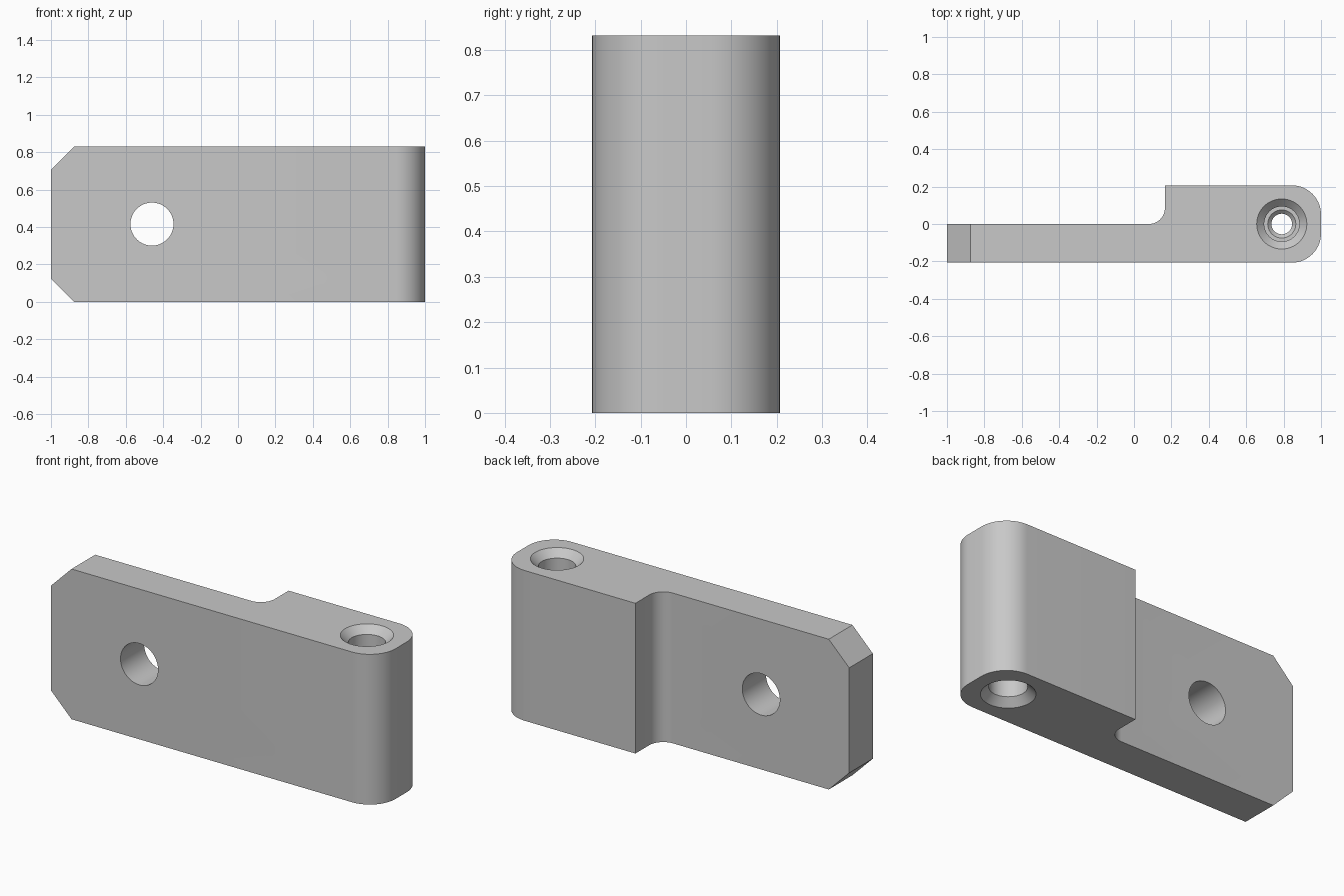
import bpy
import bmesh
import math
from mathutils import Matrix

cube = bpy.data.objects.get("Cube")
if cube:
    bpy.data.objects.remove(cube, do_unlink=True)

HEIGHT, HALF = 0.832, 0.207
ROUND, FILLET, CHAMFER = 0.157, 0.085, 0.125
STEP_X, PIN_X = 0.165, 0.79

steel = bpy.data.materials.new("grey steel")
steel.use_nodes = True
colour = (0.58, 0.58, 0.58, 1)
steel.diffuse_color = colour
steel.node_tree.nodes["Principled BSDF"].inputs["Base Color"].default_value = colour


def make_object(name, bm):
    bmesh.ops.recalc_face_normals(bm, faces=bm.faces)
    mesh = bpy.data.meshes.new(name)
    bm.to_mesh(mesh)
    bm.free()
    mesh.materials.append(steel)
    obj = bpy.data.objects.new(name, mesh)
    bpy.context.collection.objects.link(obj)
    return obj


def arc(cx, cy, radius, start, end, steps=16):
    angles = [math.radians(start + (end - start) * i / steps) for i in range(steps + 1)]
    return [(cx + radius * math.cos(a), cy + radius * math.sin(a)) for a in angles]


def lathe(name, profile, matrix, sides=64):
    """Solid of revolution from (radius, height) pairs."""
    bm = bmesh.new()
    rings = []
    for r, z in profile:
        ring = bmesh.ops.create_circle(bm, segments=sides, radius=r,
                                       matrix=matrix @ Matrix.Translation((0, 0, z)))
        rings.append(ring["verts"])
    for a, b in zip(rings, rings[1:]):
        for i in range(sides):
            j = (i + 1) % sides
            bm.faces.new((a[i], a[j], b[j], b[i]))
    bm.faces.new(rings[0])
    bm.faces.new(rings[-1])
    cutter = make_object(name, bm)
    cutter.hide_render = True
    return cutter


# Stepped plate with a rounded hinge end and an inside fillet
outline = [(-1, -HALF)]
outline += arc(1 - ROUND, -HALF + ROUND, ROUND, -90, 0)
outline += arc(1 - ROUND, HALF - ROUND, ROUND, 0, 90)
outline += [(STEP_X, HALF)]
outline += arc(STEP_X - FILLET, FILLET, FILLET, 0, -90)
outline += [(-1, 0)]

bm = bmesh.new()
base = bm.faces.new([bm.verts.new((x, y, 0)) for x, y in outline])
extruded = bmesh.ops.extrude_face_region(bm, geom=[base])["geom"]
top = [v for v in extruded if isinstance(v, bmesh.types.BMVert)]
bmesh.ops.translate(bm, verts=top, vec=(0, 0, HEIGHT))

# Chamfered corners on the free end
ends = [e for e in bm.edges
        if all(v.co.x < -0.99 for v in e.verts)
        and abs(e.verts[0].co.z - e.verts[1].co.z) < 0.01]
bmesh.ops.bevel(bm, geom=ends, offset=CHAMFER, segments=1, affect='EDGES')
plate = make_object("hinge_plate", bm)

# Pin bore: countersunk pockets at both ends, narrow in the middle
half_bore = [(0.144, -0.01), (0.094, 0.04), (0.094, 0.2), (0.075, 0.2), (0.055, 0.22)]
bore = half_bore + [(r, HEIGHT - z) for r, z in reversed(half_bore)]
cutters = [
    lathe("pin_bore_cutter", bore, Matrix.Translation((PIN_X, 0, 0))),
    lathe("screw_hole_cutter", [(0.115, -0.5), (0.115, 0.5)],
          Matrix.Translation((-0.46, 0, HEIGHT / 2)) @ Matrix.Rotation(math.pi / 2, 4, 'X')),
]

bpy.ops.object.select_all(action='DESELECT')
plate.select_set(True)
bpy.context.view_layer.objects.active = plate
for cutter in cutters:
    cut = plate.modifiers.new(cutter.name, 'BOOLEAN')
    cut.operation = 'DIFFERENCE'
    cut.solver = 'EXACT'
    cut.object = cutter
    bpy.ops.object.modifier_apply(modifier=cut.name)
    bpy.data.objects.remove(cutter, do_unlink=True)

bpy.ops.object.shade_smooth_by_angle(angle=math.radians(30))
